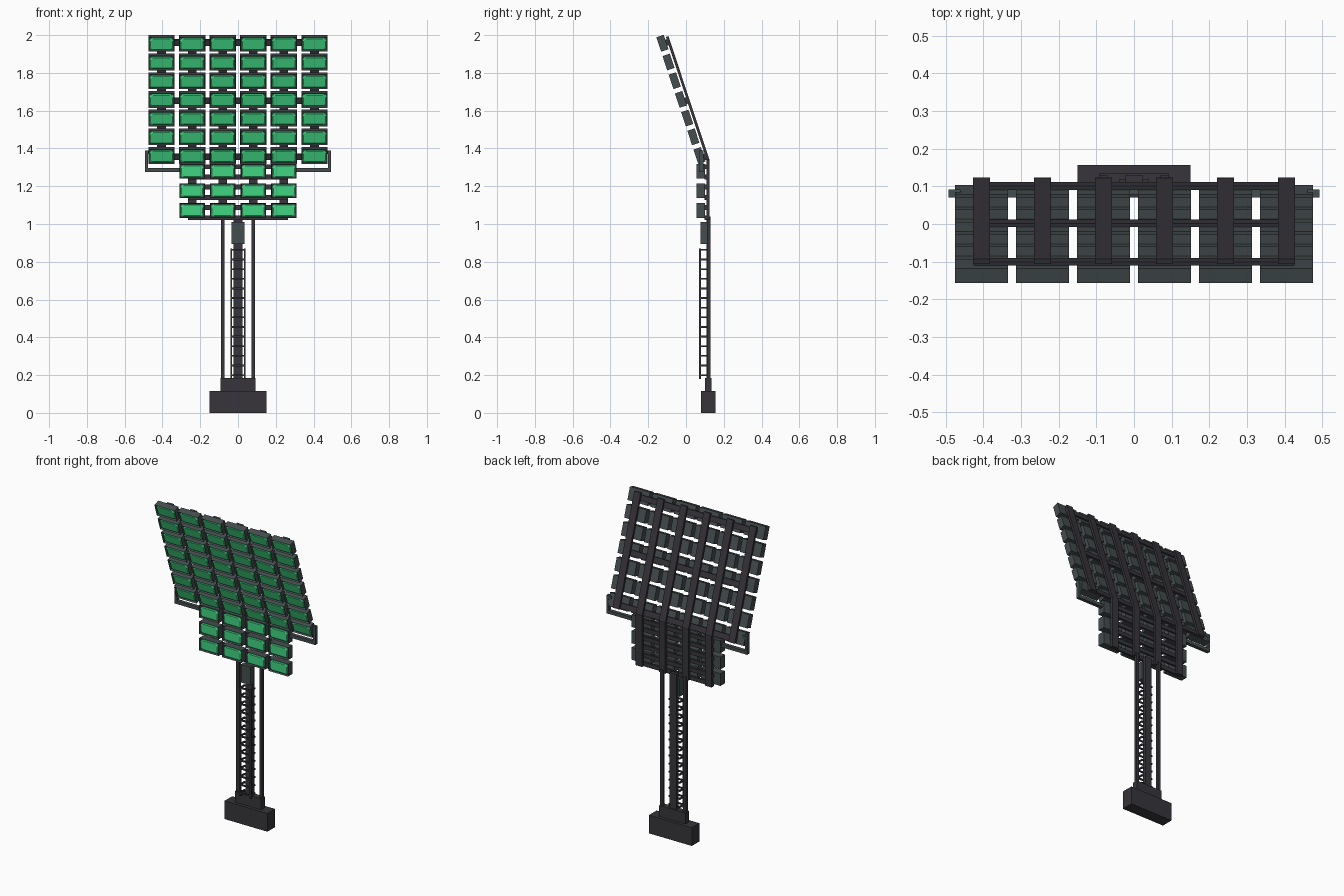
import bpy, bmesh, math
from mathutils import Matrix, Vector

if "Cube" in bpy.data.objects:
    bpy.data.objects.remove(bpy.data.objects["Cube"])


def material(name, rgb):
    m = bpy.data.materials.new(name)
    m.diffuse_color = (*rgb, 1)
    m.use_nodes = True
    m.node_tree.nodes["Principled BSDF"].inputs["Base Color"].default_value = m.diffuse_color
    return m


DARK = material("dark_steel", (0.038, 0.035, 0.043))
SLATE = material("slate_housing", (0.060, 0.075, 0.078))
GREEN = material("green_lens", (0.05, 0.66, 0.22))

# Tilted upper panel frame: local y points to the back, local z runs up the slope
TILT = Matrix.Translation((0, 0.124, 1.34)) @ Matrix.Rotation(math.radians(18.33), 4, 'X')
FLAT = Matrix.Identity(4)


def finish(bm, name, mats, matrix=FLAT):
    bmesh.ops.recalc_face_normals(bm, faces=bm.faces)
    me = bpy.data.meshes.new(name)
    bm.to_mesh(me)
    bm.free()
    for m in mats:
        me.materials.append(m)
    ob = bpy.data.objects.new(name, me)
    ob.matrix_world = matrix
    bpy.context.collection.objects.link(ob)
    return ob


def add_box(bm, x, y, z):
    """Box from (min, max) ranges; returns its vertices."""
    c = [(a + b) / 2 for a, b in (x, y, z)]
    s = [b - a for a, b in (x, y, z)]
    mat = Matrix.Translation(c) @ Matrix.Diagonal((*s, 1))
    return bmesh.ops.create_cube(bm, size=1, matrix=mat)["verts"]


def boxes(name, mat, ranges, matrix=FLAT):
    bm = bmesh.new()
    for r in ranges:
        add_box(bm, *r)
    return finish(bm, name, [mat], matrix)


def around(c, w):
    return (c - w / 2, c + w / 2)


def add_lens(bm, cx, cz, y_back, y_front, w, h, cut):
    """Octagonal lens with a chamfered front."""
    rings = []
    for y, k in ((y_back, 0), (y_front + 0.004, 0), (y_front, 0.005)):
        a, b = w / 2 - k, h / 2 - k
        pts = [(a, b - cut), (a - cut, b), (cut - a, b), (-a, b - cut),
               (-a, cut - b), (cut - a, -b), (a - cut, -b), (a, cut - b)]
        rings.append([bm.verts.new((cx + px, y, cz + pz)) for px, pz in pts])
    faces = [bm.faces.new(rings[0]), bm.faces.new(rings[-1])]
    for lo, hi in zip(rings, rings[1:]):
        for i in range(8):
            j = (i + 1) % 8
            faces.append(bm.faces.new((lo[i], lo[j], hi[j], hi[i])))
    for f in faces:
        f.material_index = 1


def lamps(name, xs, zs, y_front, y_back, w, h, matrix=FLAT):
    """Grid of lamp housings with a recessed front and a green lens."""
    bm = bmesh.new()
    for cx in xs:
        for cz in zs:
            verts = add_box(bm, around(cx, w), (y_front, y_back), around(cz, h))
            front = min({f for v in verts for f in v.link_faces},
                        key=lambda f: f.calc_center_median().y)
            bmesh.ops.inset_region(bm, faces=[front], thickness=0.006)
            bmesh.ops.translate(bm, verts=front.verts, vec=Vector((0, 0.014, 0)))
            add_lens(bm, cx, cz, y_front + 0.016, y_front + 0.003,
                     w - 0.014, h - 0.013, 0.012)
    return finish(bm, name, [SLATE, GREEN], matrix)


COLS = [-0.405, -0.243, -0.081, 0.081, 0.243, 0.405]

# Foot and plinth
boxes("foot", DARK, [((-0.15, 0.15), (0.08, 0.156), (0, 0.115))])
boxes("plinth", DARK, [((-0.092, 0.092), (0.1, 0.136), (0.115, 0.185))])

# Centre mast with two side posts
boxes("centre_mast", DARK, [((-0.023, 0.023), (0.108, 0.13), (0.18, 1.04))])
boxes("side_posts", DARK,
      [(around(s * 0.081, 0.02), (0.112, 0.13), (0.18, 1.04)) for s in (-1, 1)])

# Ladder: two rails, with rungs and stand-offs back to the mast
ladder = [(around(s * 0.036, 0.01), (0.069, 0.079), (0.18, 0.87)) for s in (-1, 1)]
for i in range(14):
    z = around(0.2 + i * 0.051, 0.009)
    ladder.append(((-0.036, 0.036), (0.07, 0.078), z))
    ladder += [(around(s * 0.036, 0.008), (0.074, 0.118), z) for s in (-1, 1)]
    ladder.append(((-0.036, 0.036), (0.11, 0.118), z))
boxes("ladder", DARK, ladder)

# Control box on top of the mast
boxes("control_box", SLATE, [((-0.034, 0.034), (0.078, 0.112), (0.895, 1.01))])

# Lower upright panel
boxes("lower_uprights", DARK,
      [(around(x, 0.045), (0.108, 0.124), (1.02, 1.345)) for x in COLS[1:5]])
boxes("lower_crossbars", DARK,
      [((-0.265, 0.265), (0.099, 0.11), around(1.033 + i * 0.054, 0.026))
       for i in range(6)])
lamps("lower_lamps", COLS[1:5], [1.072, 1.176, 1.279], 0.055, 0.1, 0.136, 0.078)

# Upper tilted panel
boxes("upper_uprights", DARK,
      [(around(x, 0.045), (-0.014, 0), (0, 0.69)) for x in COLS], TILT)
boxes("upper_crossbars", DARK,
      [((-0.425, 0.425), (-0.023, -0.012), around(z, 0.034))
       for z in (0.022, 0.335, 0.66)], TILT)
lamps("upper_lamps", COLS, [0.038 + i * 0.1043 for i in range(7)],
      -0.063, -0.022, 0.14, 0.08, TILT)

# Side brackets hugging the lower corners of the upper panel
brackets = []
for s in (-1, 1):
    def span(a, b):
        return tuple(sorted((s * a, s * b)))
    brackets += [(span(0.3, 0.492), (0.07, 0.092), (1.275, 1.296)),
                 (span(0.477, 0.492), (0.07, 0.092), (1.275, 1.39)),
                 (span(0.46, 0.48), (0.07, 0.092), (1.37, 1.39))]
boxes("side_brackets", SLATE, brackets)
